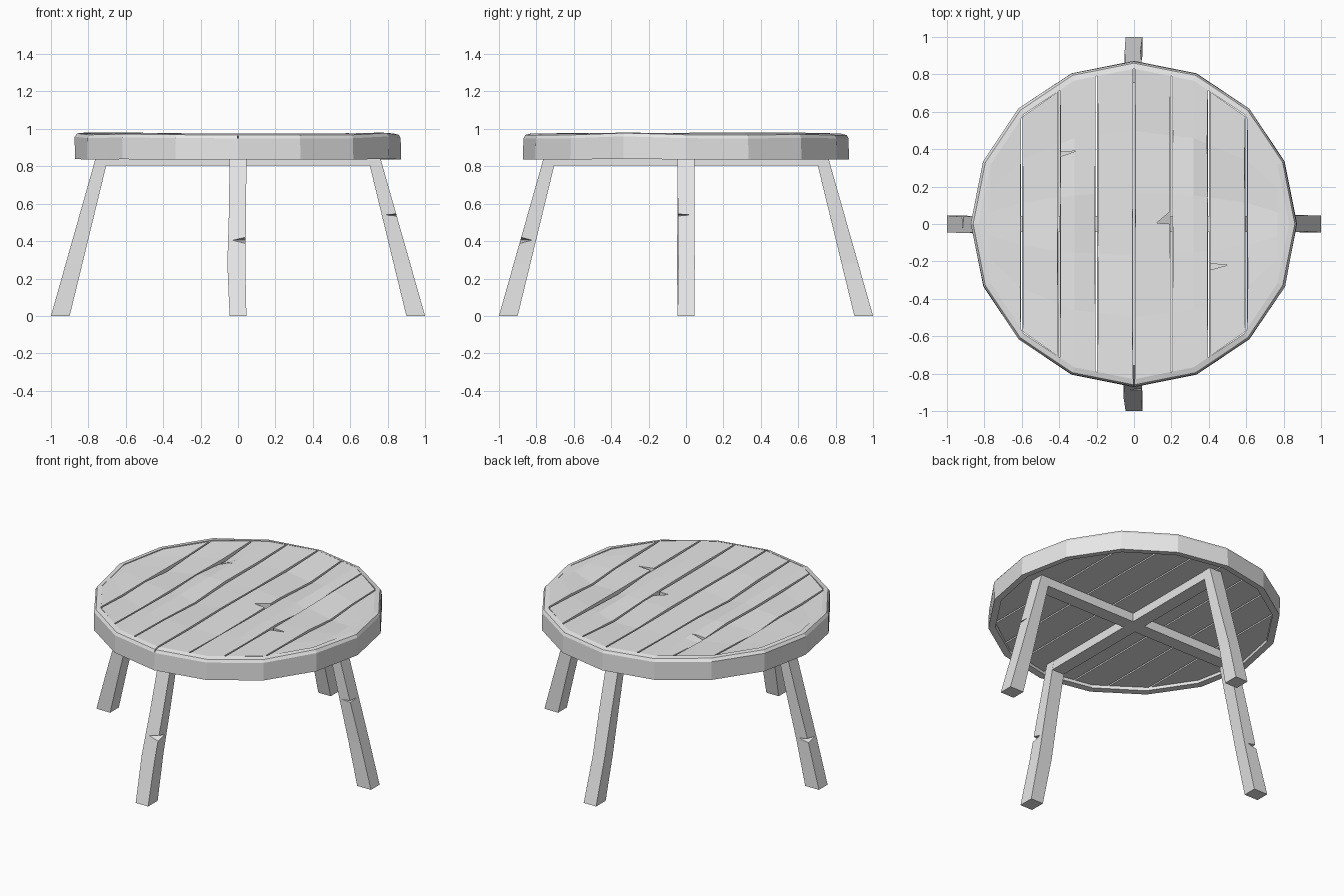
import bpy, bmesh, math, random
from mathutils import Vector, Matrix

random.seed(4)
cube = bpy.data.objects.get("Cube")
if cube:
    bpy.data.objects.remove(cube, do_unlink=True)

wood = bpy.data.materials.new("grey_wood")
wood.use_nodes = True
GREY = (0.8, 0.8, 0.8, 1)
wood.diffuse_color = GREY
wood.node_tree.nodes["Principled BSDF"].inputs["Base Color"].default_value = GREY


def finish(bm, name):
    bmesh.ops.remove_doubles(bm, verts=bm.verts, dist=0.0005)
    bmesh.ops.recalc_face_normals(bm, faces=bm.faces)
    mesh = bpy.data.meshes.new(name)
    bm.to_mesh(mesh)
    bm.free()
    mesh.materials.append(wood)
    obj = bpy.data.objects.new(name, mesh)
    bpy.context.collection.objects.link(obj)
    return obj


def notch(obj, points):
    """Cut the convex hull of the points out of an object."""
    bm = bmesh.new()
    for p in points:
        bm.verts.new(p)
    bmesh.ops.convex_hull(bm, input=bm.verts)
    cutter = finish(bm, "notch_cutter")
    cutter.hide_render = True
    mod = obj.modifiers.new("notch", 'BOOLEAN')
    mod.operation, mod.solver, mod.object = 'DIFFERENCE', 'EXACT', cutter
    deps = bpy.context.evaluated_depsgraph_get()
    mesh = bpy.data.meshes.new_from_object(obj.evaluated_get(deps))
    obj.modifiers.clear()
    obj.data = mesh
    bpy.data.objects.remove(cutter, do_unlink=True)


def loft(rings, name, closed=False, matrix=Matrix()):
    """Skin equal-length rings of points, capping the ends if open."""
    bm = bmesh.new()
    loops = [[bm.verts.new(matrix @ Vector(p)) for p in ring] for ring in rings]
    pairs = list(zip(loops, loops[1:]))
    if closed:
        pairs.append((loops[-1], loops[0]))
    else:
        bm.faces.new(loops[0])
        bm.faces.new(loops[-1])
    n = len(loops[0])
    for a, b in pairs:
        for i in range(n):
            j = (i + 1) % n
            bm.faces.new((a[i], a[j], b[j], b[i]))
    return finish(bm, name)


# Sixteen-sided rim with an uneven, slightly rounded upper edge
SIDES, INNER, OUTER = 16, 0.83, 0.872
rim_rings = []
for k in range(SIDES):
    a = k * math.tau / SIDES
    c, s = math.cos(a), math.sin(a)
    wob = random.uniform(-0.008, 0.006)
    section = [(INNER, 0.84), (OUTER, 0.838 + wob / 3), (OUTER + wob / 2, 0.955 + wob),
               (OUTER - 0.012, 0.973 + wob), (INNER, 0.978 + wob / 2)]
    rim_rings.append([(r * c, r * s, z) for r, z in section])
rim = loft(rim_rings, "rim", closed=True)
notch(rim, [(-0.006, -0.9, 1), (0.006, -0.9, 1), (-0.006, -0.8, 1),
            (0.006, -0.8, 1), (0, -0.9, 0.93), (0, -0.84, 0.95)])

# Planks that follow the inside of the rim
corners = [(INNER * math.cos(k * math.pi / 8), INNER * math.sin(k * math.pi / 8))
           for k in range(9)]


def half_length(x):
    for (x1, y1), (x0, y0) in zip(corners, corners[1:]):
        if x0 <= x <= x1:
            return y0 + (y1 - y0) * (x - x0) / (x1 - x0)
    return 0


ROWS = [-1, -0.6, -0.2, 0.2, 0.6, 1]


def plank(index):
    x0, x1 = -0.8 + 0.2 * index, -0.6 + 0.2 * index
    x0 = -INNER if index == 0 else x0 + 0.005
    x1 = INNER if index == 7 else x1 - 0.005
    xs = [x0] + sorted(c[0] for c in corners if x0 + 0.01 < c[0] < x1 - 0.01) + [x1]
    bm = bmesh.new()
    top, bottom = [], []
    for i, x in enumerate(xs):
        half = half_length(x)
        edge = i in (0, len(xs) - 1)
        top.append([])
        bottom.append([])
        for t in ROWS:
            inner = abs(t) < 1 and abs(x) < 0.7
            dip = random.choice((0, 0.004, 0.008, 0.022)) if edge and inner else 0
            shift = random.uniform(0, 0.004) * (1 if i == 0 else -1) if edge and inner else 0
            top[i].append(bm.verts.new((x + shift, t * half, 0.974 - dip)))
            bottom[i].append(bm.verts.new((x, t * half, 0.86)))
    last, rows = len(xs) - 1, len(ROWS) - 1
    for i in range(last):
        for j in range(rows):
            for g in (top, bottom):
                bm.faces.new((g[i][j], g[i + 1][j], g[i + 1][j + 1], g[i][j + 1]))
        for j in (0, rows):
            bm.faces.new((top[i][j], top[i + 1][j], bottom[i + 1][j], bottom[i][j]))
    for i in (0, last):
        for j in range(rows):
            bm.faces.new((top[i][j], top[i][j + 1], bottom[i][j + 1], bottom[i][j]))
    bmesh.ops.dissolve_degenerate(bm, dist=0.0005, edges=bm.edges)
    return finish(bm, f"plank_{index + 1}")


planks = [plank(i) for i in range(8)]

# Splits in plank edges: plank, edge x, tip x, tip y, low y, high y
for n, x, tip_x, tip_y, low, high in [(2, -0.41, -0.31, 0.39, 0.355, 0.385),
                                      (4, 0.21, 0.12, 0.005, 0, 0.08),
                                      (6, 0.39, 0.5, -0.22, -0.25, -0.21)]:
    notch(planks[n], [(x, low, 1), (x, high, 1), (tip_x, tip_y, 1),
                      (x, low, 0.9), (x, high, 0.9), (tip_x, tip_y, 0.95)])

# Splayed legs, each with a small bow; notch gives height, thickness and side
LEGS = [("right_side_leg", 0, 0.004, (0.54, 0.008, -1)),
        ("back_leg", 90, 0.01, None),
        ("left_side_leg", 180, 0.006, (0.3, 0.02, -1)),
        ("front_leg", -90, -0.012, (0.405, 0.025, 1))]
for name, angle, bow, cut in LEGS:
    turn = Matrix.Rotation(math.radians(angle), 4, 'Z')
    rings = []
    for z, k in [(0, 0), (0.28, 1), (0.55, 0.3), (0.86, 0)]:
        out, inn, w = 1 - 0.283 * z, 0.9 - 0.243 * z, 0.045
        rings.append([(out, -w + bow * k, z), (out, w + bow * k * 0.5, z),
                      (inn, w + bow * k * 0.5, z), (inn, -w + bow * k, z)])
    leg = loft(rings, name, matrix=turn)
    if cut:
        z, thick, side = cut
        out = 1 - 0.283 * z
        pts = [(out + 0.015, 0.06 * side, z + thick), (out + 0.015, 0.06 * side, z - thick),
               (out + 0.005, -0.035 * side, z), (out - 0.07, 0.05 * side, z)]
        notch(leg, [turn @ Vector(p) for p in pts])

# Crossed braces under the planks, joining opposite legs
for name, angle, top in [("side_brace", 0, 0.86), ("front_back_brace", 90, 0.859)]:
    turn = Matrix.Rotation(math.radians(angle), 4, 'Z')
    loft([[(x, -0.044, 0.803), (x, 0.044, 0.803), (x, 0.044, top), (x, -0.044, top)]
          for x in (-0.72, 0.72)], name, matrix=turn)
